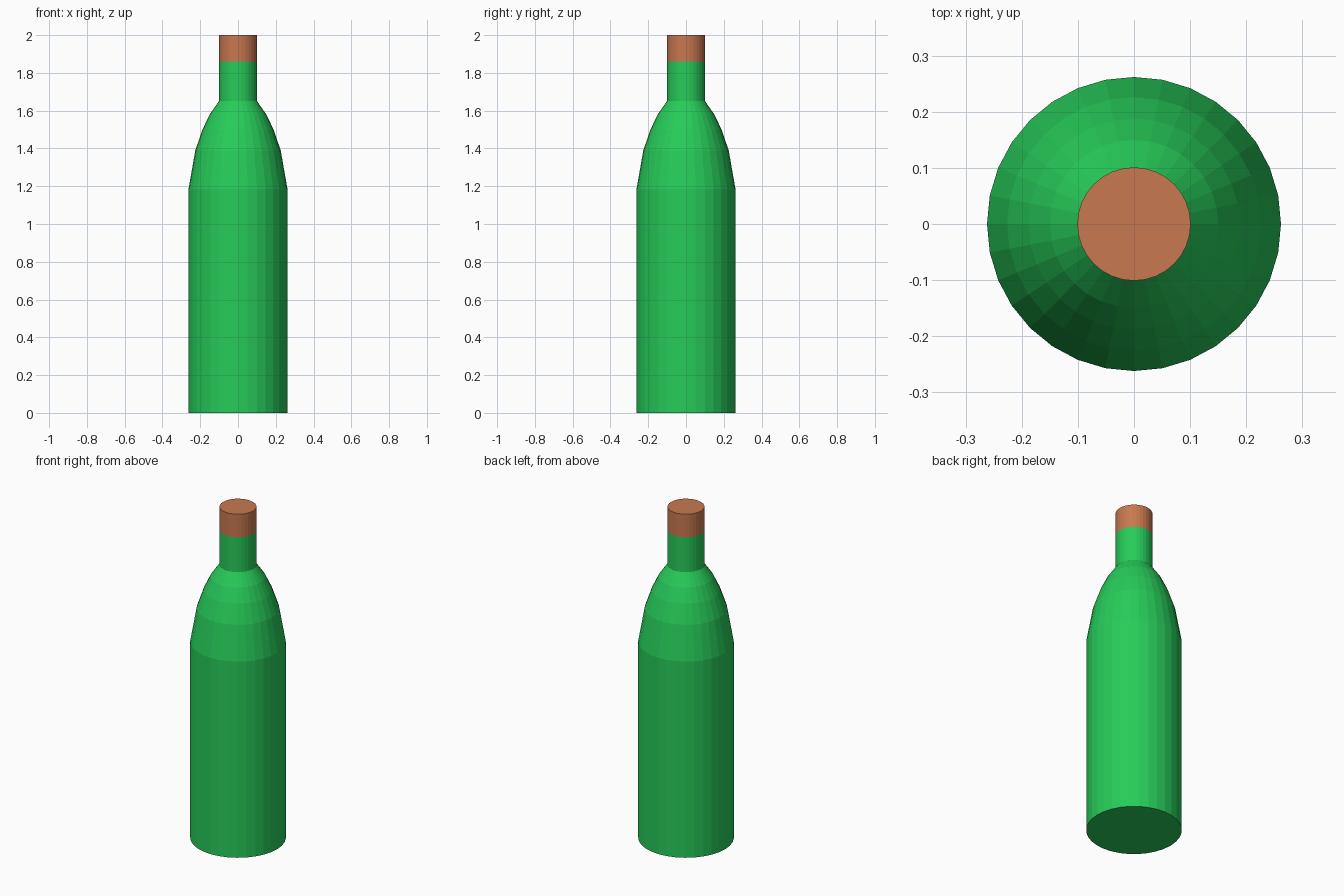
import bpy, bmesh, math

if "Cube" in bpy.data.objects:
    bpy.data.objects.remove(bpy.data.objects["Cube"])

SIDES = 32


def material(name, rgb):
    mat = bpy.data.materials.new(name)
    mat.diffuse_color = (*rgb, 1)
    mat.use_nodes = True
    mat.node_tree.nodes["Principled BSDF"].inputs["Base Color"].default_value = mat.diffuse_color
    return mat


def lathe(name, profile, mat):
    """Turn (radius, z) points into a closed, flat-shaded solid."""
    bm = bmesh.new()
    rings = []
    for r, z in profile:
        angles = [2 * math.pi * i / SIDES for i in range(SIDES)]
        rings.append([bm.verts.new((r * math.cos(a), r * math.sin(a), z)) for a in angles])
    for low, high in zip(rings, rings[1:]):
        for i in range(SIDES):
            j = (i + 1) % SIDES
            bm.faces.new((low[i], low[j], high[j], high[i]))
    bm.faces.new(rings[0][::-1])
    bm.faces.new(rings[-1])
    mesh = bpy.data.meshes.new(name)
    bm.to_mesh(mesh)
    bm.free()
    mesh.materials.append(mat)
    obj = bpy.data.objects.new(name, mesh)
    bpy.context.collection.objects.link(obj)
    return obj


green = material("green_glass", (0.02, 0.60, 0.10))
brown = material("cork_brown", (0.58, 0.19, 0.08))

# Bottle: straight body, rounded shoulder, straight neck
lathe("bottle", [(0.262, 0), (0.262, 1.185), (0.226, 1.39), (0.188, 1.50),
                 (0.15, 1.58), (0.101, 1.65), (0.101, 1.86)], green)

# Cork: flush with the neck
lathe("cork", [(0.101, 1.86), (0.101, 2.0)], brown)
